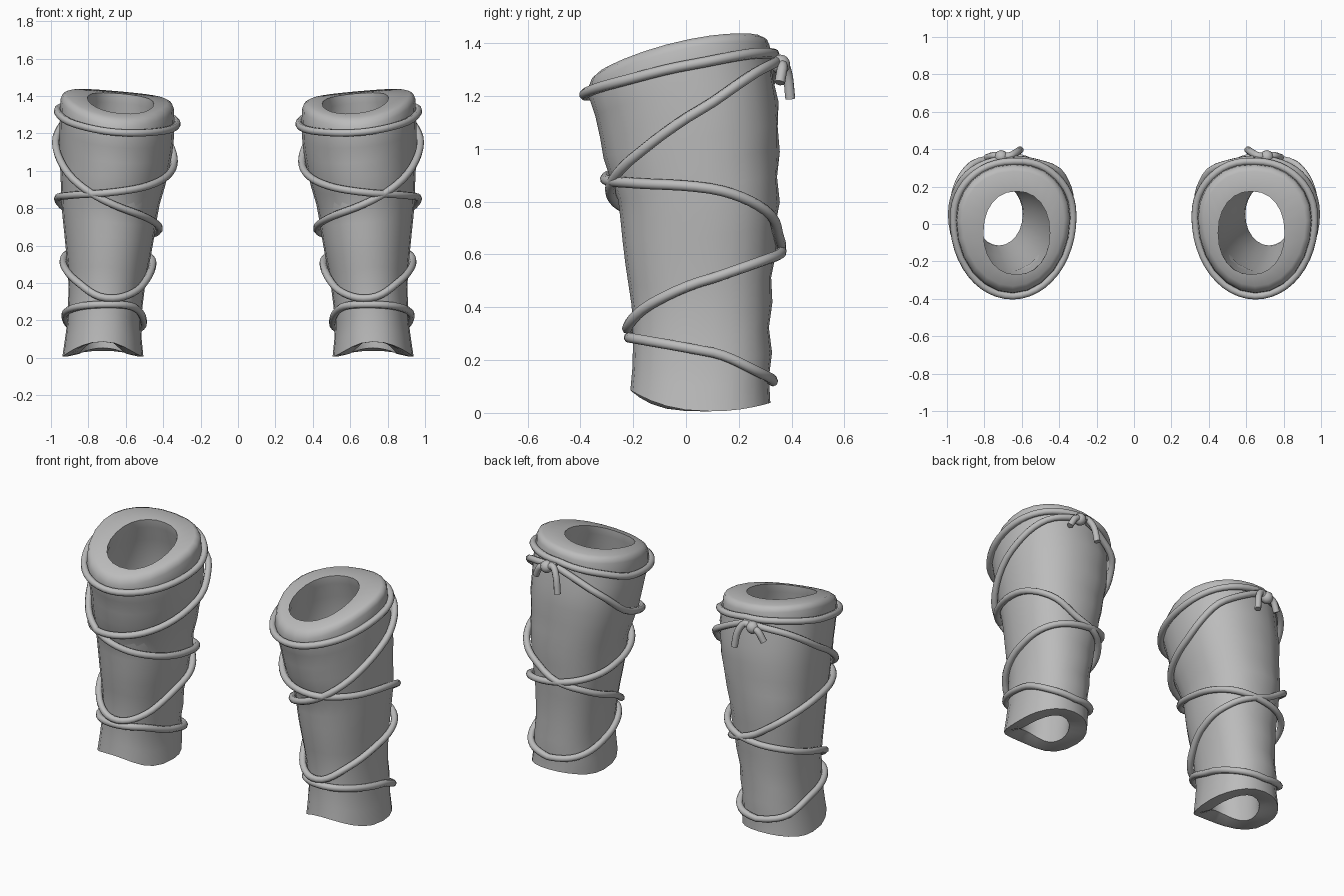
import bpy, bmesh, math
from mathutils import Vector

old = bpy.data.objects.get("Cube")
if old:
    bpy.data.objects.remove(old)

grey = bpy.data.materials.new("plain grey")
grey.use_nodes = True
grey.diffuse_color = (0.5, 0.5, 0.5, 1)
grey.node_tree.nodes["Principled BSDF"].inputs["Base Color"].default_value = (0.5, 0.5, 0.5, 1)

SIDES = 24
# outer outline by height: z, inner x, outer x, front y, back y
PROFILE = [(0.0, .505, .94, -.215, .31), (0.1, .515, .925, -.21, .32),
           (0.2, .52, .912, -.20, .32),
           (0.4, .495, .905, -.205, .32), (0.6, .455, .922, -.235, .335),
           (0.8, .425, .943, -.255, .35), (0.95, .38, .948, -.31, .35),
           (1.1, .35, .955, -.335, .352), (1.2, .34, .955, -.37, .345),
           (1.36, .34, .95, -.40, .315)]


def egg(angle, x0, x1, y0, y1, z, split=0.42, square=1.0):
    """Point on an egg-shaped outline with a longer front half."""
    mid = y1 - split * (y1 - y0)
    c, s = math.cos(angle), math.sin(angle)
    c = math.copysign(abs(c) ** square, c)
    s = math.copysign(abs(s) ** square, s)
    depth = (y1 - mid) if s > 0 else (mid - y0)
    return Vector(((x0 + x1) / 2 + c * (x1 - x0) / 2, mid + s * depth, z))


def surface(angle, z, out=0.0):
    """Point on the wrap's outer surface, pushed out by a distance."""
    zc = min(max(z, 0.0), 1.359)
    for a, b in zip(PROFILE, PROFILE[1:]):
        if a[0] <= zc <= b[0]:
            f = (zc - a[0]) / (b[0] - a[0])
            x0, x1, y0, y1 = [p + (q - p) * f for p, q in zip(a[1:], b[1:])]
            break
    # soft cloth folds on the back, squarer front towards the foot
    out += 0.006 * max(0, math.sin(angle)) * math.sin(zc * 34 + 2 * math.cos(angle))
    square = 0.9 if math.sin(angle) > 0 else min(1.0, 0.88 + 0.1 * zc)
    return egg(angle, x0 - out, x1 + out, y0 - out, y1 + out, z, square=square)


def finish(obj, angle):
    """Colour, smooth shading and the mirrored second leg."""
    obj.data.materials.clear()
    obj.data.materials.append(grey)
    bpy.ops.object.select_all(action='DESELECT')
    obj.select_set(True)
    bpy.context.view_layer.objects.active = obj
    bpy.ops.object.shade_smooth_by_angle(angle=math.radians(angle))
    obj.modifiers.new("both legs", 'MIRROR').use_mirror_merge = False


def bottom_z(a):
    """Foot edge: arched at the front, more gently on the outer side."""
    s = math.sin(a)
    power = 2 if math.cos(a) > 0 else 3
    return 0.006 + (0.08 * abs(s) ** power if s < 0 else 0.032 * s * s)


def collar_z(p):
    return 1.295 + 0.23 * p.y + 0.09 * (p.x - 0.66)


def rim_z(x, y):
    return 1.39 + 0.21 * y - 0.28 * y * y + 0.09 * (x - 0.66)


# --- leg wrap: outer wall, sloped rim, hole and inner wall as one loft ---
angles = [math.tau * i / SIDES for i in range(SIDES)]
rings = []
LEVELS = 14
for k in range(LEVELS + 1):
    ring = []
    for a in angles:
        low = bottom_z(a)
        high = collar_z(surface(a, 1.3))
        ring.append(surface(a, low + (high - low) * k / LEVELS))
    rings.append(ring)


def rim_ring(scale, drop):
    ring = []
    for p in rings[LEVELS]:
        x, y = 0.645 + (p.x - 0.645) * scale, -0.02 + (p.y + 0.02) * scale
        ring.append(Vector((x, y, rim_z(x, y) - drop)))
    return ring


rings += [rim_ring(0.99, 0.035), rim_ring(0.96, 0.012), rim_ring(0.89, 0.0)]
hole = [egg(a, .45, .805, -.27, .175, 0, .5, .92) for a in angles]
foot = [egg(a, .595, .85, -.115, .215, 0, .5) for a in angles]
for p in hole:
    p.z = rim_z(p.x, p.y) - 0.003
rings.append(hole)
# the cavity widens below the rim and narrows again at the foot
for f, bulge in ((.03, .005), (.1, .04), (.25, .06), (.5, .04), (.75, .025), (.96, 0), (1, 0)):
    ring = []
    for a, p, q in zip(angles, hole, foot):
        r = p.lerp(q, f) + Vector((math.cos(a), math.sin(a), 0)) * bulge
        r.z = (p.z - 0.01) * (1 - f) + (bottom_z(a) + 0.015) * f
        ring.append(r)
    rings.append(ring)
# rounded lip under the foot opening
rings.append([p.lerp(q, 0.75) - Vector((0, 0, 0.004)) for p, q in zip(rings[-1], rings[0])])

bm = bmesh.new()
loops = [[bm.verts.new(p) for p in ring] for ring in rings]
for lower, upper in zip(loops, loops[1:] + loops[:1]):
    for i in range(SIDES):
        j = (i + 1) % SIDES
        bm.faces.new((lower[i], lower[j], upper[j], upper[i]))
bmesh.ops.recalc_face_normals(bm, faces=bm.faces)
mesh = bpy.data.meshes.new("leg_wrap")
bm.to_mesh(mesh)
bm.free()
wrap = bpy.data.objects.new("leg_wrap", mesh)
bpy.context.collection.objects.link(wrap)
finish(wrap, 65)


# --- cords ---
def cord(name, points, closed=False, radius=0.02):
    curve = bpy.data.curves.new(name, 'CURVE')
    curve.dimensions = '3D'
    curve.bevel_depth = radius
    curve.bevel_resolution = 2
    curve.use_fill_caps = True
    spline = curve.splines.new('POLY')
    spline.points.add(len(points) - 1)
    for sp, p in zip(spline.points, points):
        sp.co = (*p, 1)
    spline.use_cyclic_u = closed
    obj = bpy.data.objects.new(name, curve)
    bpy.context.collection.objects.link(obj)
    bpy.ops.object.select_all(action='DESELECT')
    obj.select_set(True)
    bpy.context.view_layer.objects.active = obj
    bpy.ops.object.convert(target='MESH')
    finish(bpy.context.view_layer.objects.active, 50)


def smooth_path(keys, steps):
    """Catmull-Rom samples through the key points."""
    keys = [Vector(k) for k in keys]
    pts = [2 * keys[0] - keys[1]] + keys + [2 * keys[-1] - keys[-2]]
    path = []
    for a, b, c, d in zip(pts, pts[1:], pts[2:], pts[3:]):
        for n in range(steps):
            t = n / steps
            path.append(0.5 * (2 * b + (c - a) * t + (2 * a - 5 * b + 4 * c - d) * t * t
                               + (3 * b - a - 3 * c + d) * t ** 3))
    return path + [keys[-1]]


def wound(start, step, heights, out=0.014):
    """Path round the leg, one height per angle step."""
    keys = [(start + step * i, z) for i, z in enumerate(heights)]
    return [surface(math.radians(k.x), k.y, out) for k in smooth_path(keys, 6)]


collar = [1.36, 1.36, 1.32, 1.25, 1.205, 1.21, 1.25, 1.315, 1.36]
ankle = [.12, .155, .228, .27, .285, .27, .19, .14, .12]
cord("collar_cord", wound(90, -45, collar)[:-1], True)
cord("ankle_cord", wound(90, -45, ankle)[:-1], True)
cord("crossing_cord", wound(90, -45, [
    1.34, 1.29, 1.15, .955, .825, .75, .69, .65,
    .61, .575, .51, .41, .32, .36, .49, .57,
    .64, .77, .85, .87, .885, .93, 1.03, 1.20, 1.33], 0.02))

# --- knot and loose ends at the back ---
cord("knot_long_end", smooth_path([(.70, .36, 1.32), (.66, .365, 1.335),
                                   (.625, .385, 1.28), (.61, .395, 1.19)], 4))
cord("knot_short_end", smooth_path([(.70, .36, 1.32), (.75, .365, 1.31),
                                    (.785, .355, 1.25)], 4))
bpy.ops.mesh.primitive_uv_sphere_add(segments=12, ring_count=8, radius=0.037,
                                     location=(.71, .358, 1.32))
knot = bpy.context.object
knot.name = "knot"
bpy.ops.object.transform_apply(location=True, rotation=False, scale=False)
finish(knot, 60)
